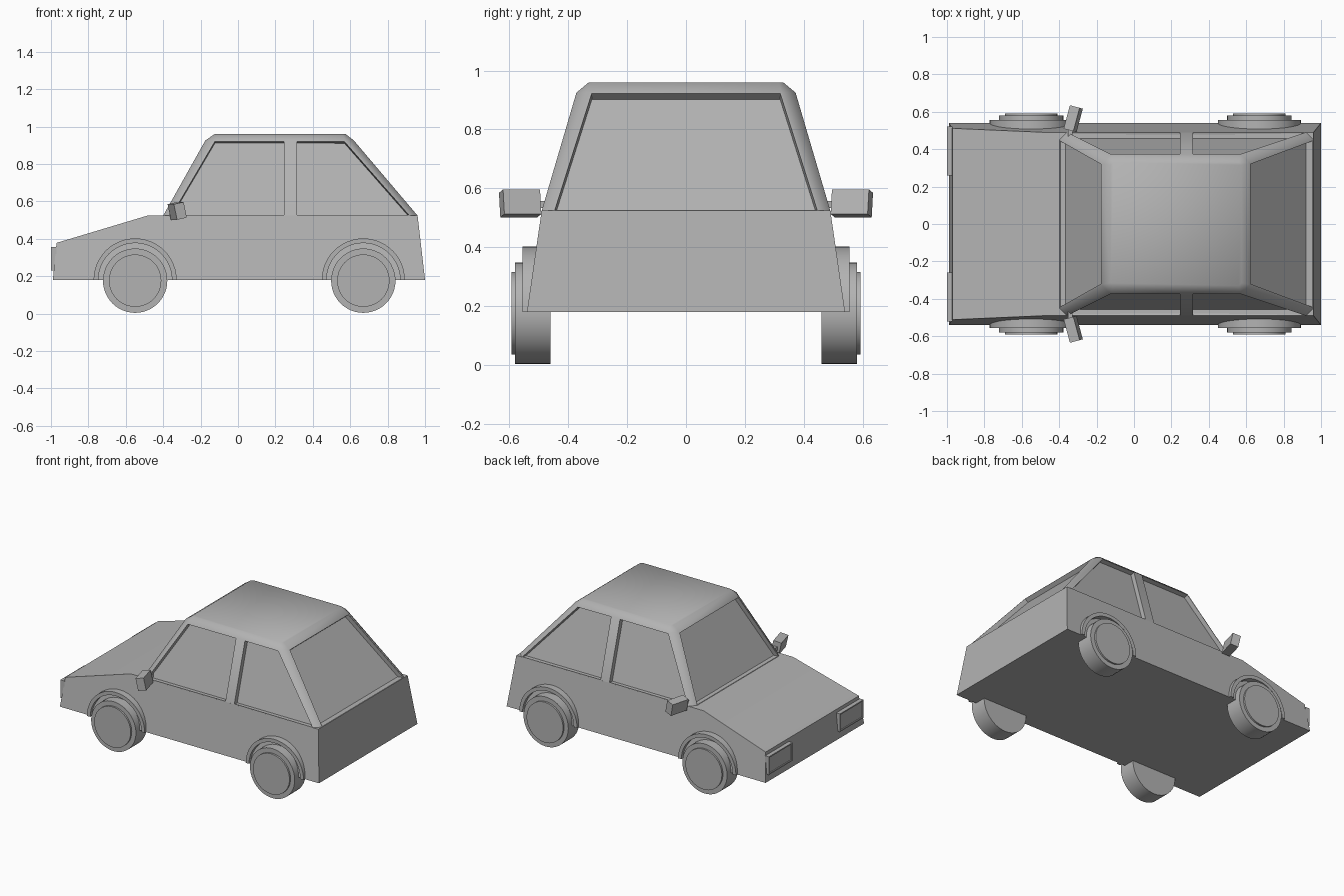
import bpy
import bmesh
import math
from mathutils import Matrix, Vector

cube = bpy.data.objects.get("Cube")
if cube:
    bpy.data.objects.remove(cube, do_unlink=True)

grey = bpy.data.materials.new("plain_grey")
grey.use_nodes = True
grey.diffuse_color = (0.45, 0.45, 0.45, 1)
grey.node_tree.nodes["Principled BSDF"].inputs["Base Color"].default_value = grey.diffuse_color


def finish(bm, name, angle=30):
    """Turn a bmesh into a grey object with sharp edges kept."""
    bmesh.ops.recalc_face_normals(bm, faces=bm.faces)
    mesh = bpy.data.meshes.new(name)
    bm.to_mesh(mesh)
    bm.free()
    mesh.materials.append(grey)
    obj = bpy.data.objects.new(name, mesh)
    bpy.context.collection.objects.link(obj)
    bpy.ops.object.select_all(action="DESELECT")
    obj.select_set(True)
    bpy.context.view_layer.objects.active = obj
    bpy.ops.object.shade_smooth_by_angle(angle=math.radians(angle))
    return obj


def loft(bm, rings, caps=True):
    """Skin a list of closed point rings."""
    loops = [[bm.verts.new(p) for p in ring] for ring in rings]
    for a, b in zip(loops, loops[1:]):
        for i in range(len(a)):
            j = (i + 1) % len(a)
            bm.faces.new((a[i], a[j], b[j], b[i]))
    if caps:
        bm.faces.new(loops[0][::-1])
        bm.faces.new(loops[-1])


def flip(bm, side):
    bmesh.ops.scale(bm, vec=(1, side, 1), verts=bm.verts)


# Lower body: side profile with walls leaning inward
profile = [(-0.99, 0.18), (1, 0.18), (0.96, 0.525), (-0.48, 0.525), (-0.97, 0.378)]
bm = bmesh.new()
loft(bm, [[(x, s * (0.54 - (z - 0.18) * 0.145), z) for x, z in profile] for s in (-1, 1)])
finish(bm, "lower_body")


# Cabin: chamfered rings with recessed window panels
def cabin_ring(x0, x1, y, cut, z):
    return [(x0 + cut, -y, z), (x1 - cut, -y, z), (x1, -y + cut, z), (x1, y - cut, z),
            (x1 - cut, y, z), (x0 + cut, y, z), (x0, y - cut, z), (x0, -y + cut, z)]


bm = bmesh.new()
loft(bm, [cabin_ring(-0.4, 0.96, 0.49, 0.04, 0.524),
          cabin_ring(-0.175, 0.62, 0.372, 0.048, 0.925),
          cabin_ring(-0.125, 0.575, 0.33, 0.015, 0.96)])
bmesh.ops.recalc_face_normals(bm, faces=bm.faces)


def wall_faces():
    walls = [f for f in bm.faces if 0.65 < f.calc_center_median().z < 0.8]
    return [f for f in walls if min(abs(f.normal.x), abs(f.normal.y)) < 0.05]


for pillar_x in (0.25, 0.31):
    sides = [f for f in wall_faces() if abs(f.normal.y) > 0.5]
    geom = set(sides)
    for f in sides:
        geom.update(f.edges, f.verts)
    bmesh.ops.bisect_plane(bm, geom=list(geom), plane_co=(pillar_x, 0, 0), plane_no=(1, 0, 0))
bm.normal_update()
panels = [f for f in wall_faces()
          if abs(f.normal.x) > 0.5 or not 0.25 < f.calc_center_median().x < 0.31]
bmesh.ops.inset_individual(bm, faces=panels, thickness=0.006, depth=0)
bmesh.ops.inset_individual(bm, faces=panels, thickness=0.001, depth=-0.03)
finish(bm, "cabin", 50)


# Wheels with raised discs, and half-ring arches above them
def disc(bm, radius, y0, y1):
    turn = Matrix.Translation((0, (y0 + y1) / 2, 0)) @ Matrix.Rotation(math.pi / 2, 4, "X")
    bmesh.ops.create_cone(bm, cap_ends=True, segments=48, radius1=radius, radius2=radius,
                          depth=y1 - y0, matrix=turn)


for side, side_name in ((1, "left"), (-1, "right")):
    for x, end_name in ((-0.55, "front"), (0.67, "rear")):
        bm = bmesh.new()
        disc(bm, 0.172, 0.46, 0.58)
        disc(bm, 0.14, 0.57, 0.592)
        bmesh.ops.translate(bm, vec=(x, 0, 0.176), verts=bm.verts)
        flip(bm, side)
        finish(bm, f"{end_name}_{side_name}_wheel")

        bm = bmesh.new()
        rings = []
        for i in range(25):
            a = math.pi * i / 24
            rings.append([(x + r * math.cos(a), y, 0.18 + r * math.sin(a))
                          for r, y in ((0.197, 0.46), (0.222, 0.46), (0.222, 0.555), (0.197, 0.555))])
        loft(bm, rings)
        flip(bm, side)
        finish(bm, f"{end_name}_{side_name}_arch")

    # Headlight block with a shallow inset lens
    bm = bmesh.new()
    place = Matrix.Translation((-0.985, 0.39, 0.293)) @ Matrix.Diagonal((0.03, 0.26, 0.126, 1))
    bmesh.ops.create_cube(bm, size=1, matrix=place)
    bm.normal_update()
    lens = [f for f in bm.faces if f.normal.x < -0.9]
    bmesh.ops.inset_individual(bm, faces=lens, thickness=0.012, depth=0)
    bmesh.ops.inset_individual(bm, faces=lens, thickness=0.001, depth=-0.006)
    flip(bm, side)
    finish(bm, f"{side_name}_headlight")

    # Door mirror, turned and tilted, on a short stem
    bm = bmesh.new()
    place = (Matrix.Translation((-0.325, 0.563, 0.549))
             @ Matrix.Rotation(math.radians(-15), 4, "Z")
             @ Matrix.Rotation(math.radians(-12), 4, "Y")
             @ Matrix.Diagonal((0.055, 0.13, 0.085, 1)))
    bmesh.ops.create_cube(bm, size=1, matrix=place)
    stem = Matrix.Translation((-0.34, 0.49, 0.545)) @ Matrix.Diagonal((0.025, 0.06, 0.025, 1))
    bmesh.ops.create_cube(bm, size=1, matrix=stem)
    flip(bm, side)
    finish(bm, f"{side_name}_mirror")
